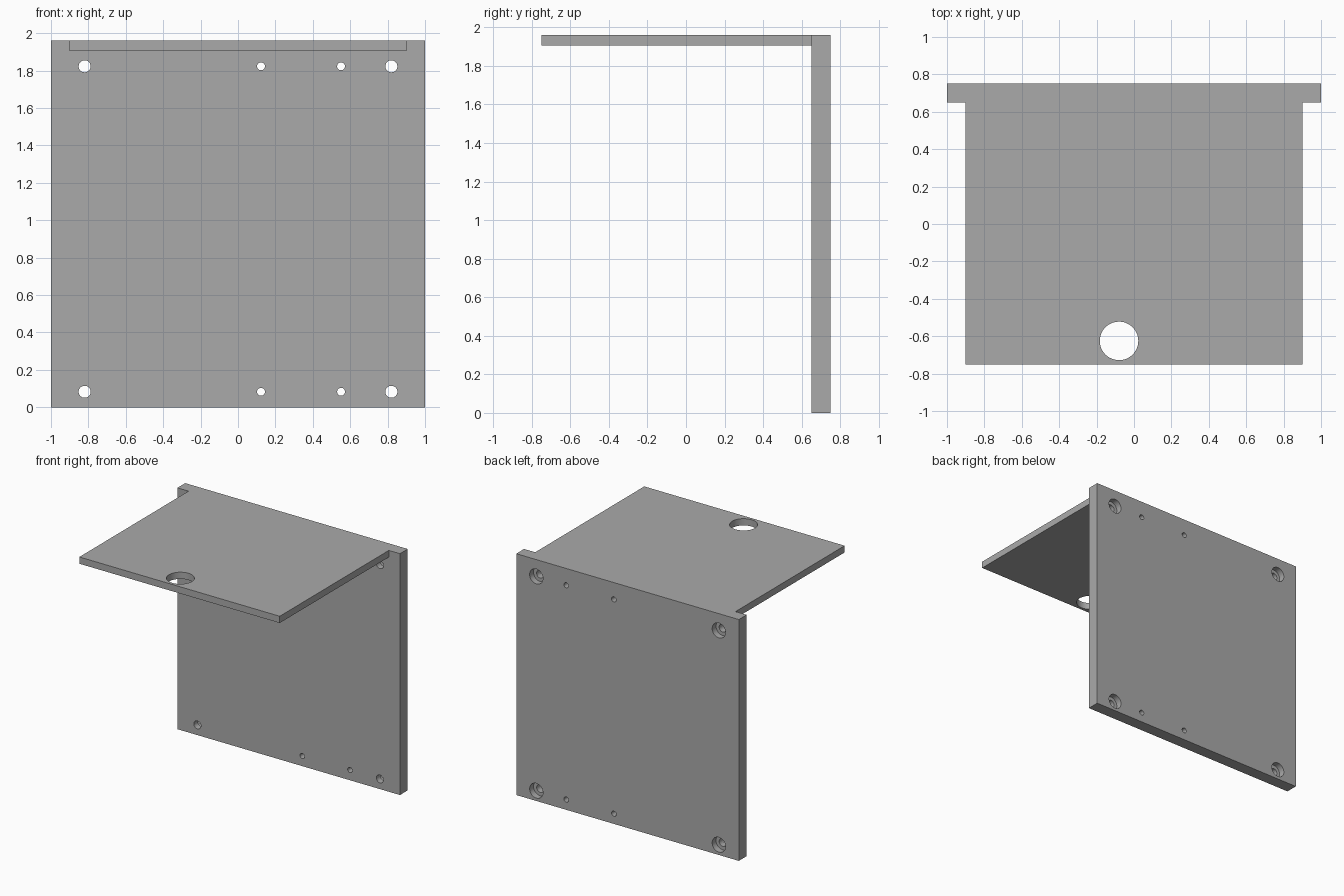
import bpy
import math

cube = bpy.data.objects.get("Cube")
if cube:
    bpy.data.objects.remove(cube, do_unlink=True)

grey = bpy.data.materials.new("plain_grey")
grey.use_nodes = True
grey.diffuse_color = (0.4, 0.4, 0.4, 1)
grey.node_tree.nodes["Principled BSDF"].inputs["Base Color"].default_value = (0.4, 0.4, 0.4, 1)


def box(name, low, high):
    centre = [(a + b) / 2 for a, b in zip(low, high)]
    bpy.ops.mesh.primitive_cube_add(size=1, location=centre)
    ob = bpy.context.object
    ob.name = name
    ob.scale = [b - a for a, b in zip(low, high)]
    bpy.ops.object.transform_apply(location=True, rotation=False, scale=True)
    ob.data.materials.append(grey)
    return ob


def cylinder(radius, depth, location, along_y=True):
    bpy.ops.mesh.primitive_cylinder_add(
        vertices=48, radius=radius, depth=depth, location=location,
        rotation=(math.pi / 2 if along_y else 0, 0, 0))
    ob = bpy.context.object
    ob.data.materials.append(grey)
    ob.hide_render = True
    return ob


def combine(target, other, operation):
    mod = target.modifiers.new(operation.lower(), 'BOOLEAN')
    mod.operation = operation
    mod.solver = 'EXACT'
    mod.object = other
    bpy.context.view_layer.objects.active = target
    bpy.ops.object.modifier_apply(modifier=mod.name)
    bpy.data.objects.remove(other, do_unlink=True)


FRONT, BACK, TOP = 0.65, 0.75, 1.96

# Upright panel fused with the narrower shelf
bracket = box("shelf_bracket", (-1, FRONT, 0), (1, BACK, TOP))
shelf = box("shelf", (-0.9, -0.75, 1.905), (0.9, 0.7, TOP))
combine(bracket, shelf, 'UNION')

# Round opening near the shelf's front edge
combine(bracket, cylinder(0.103, 0.3, (-0.08, -0.625, TOP), along_y=False), 'DIFFERENCE')

# Two rows of holes; the outer ones are counterbored from the back
for z in (0.083, 1.823):
    for x in (0.123, 0.551):
        combine(bracket, cylinder(0.021, 0.3, (x, 0.7, z)), 'DIFFERENCE')
    for x in (-0.82, 0.82):
        combine(bracket, cylinder(0.032, 0.3, (x, 0.7, z)), 'DIFFERENCE')
        combine(bracket, cylinder(0.06, 0.1, (x, BACK, z)), 'DIFFERENCE')

# Smooth bores, crisp edges
bpy.ops.object.select_all(action='DESELECT')
bracket.select_set(True)
bpy.context.view_layer.objects.active = bracket
bpy.ops.object.shade_smooth_by_angle(angle=math.radians(30))
